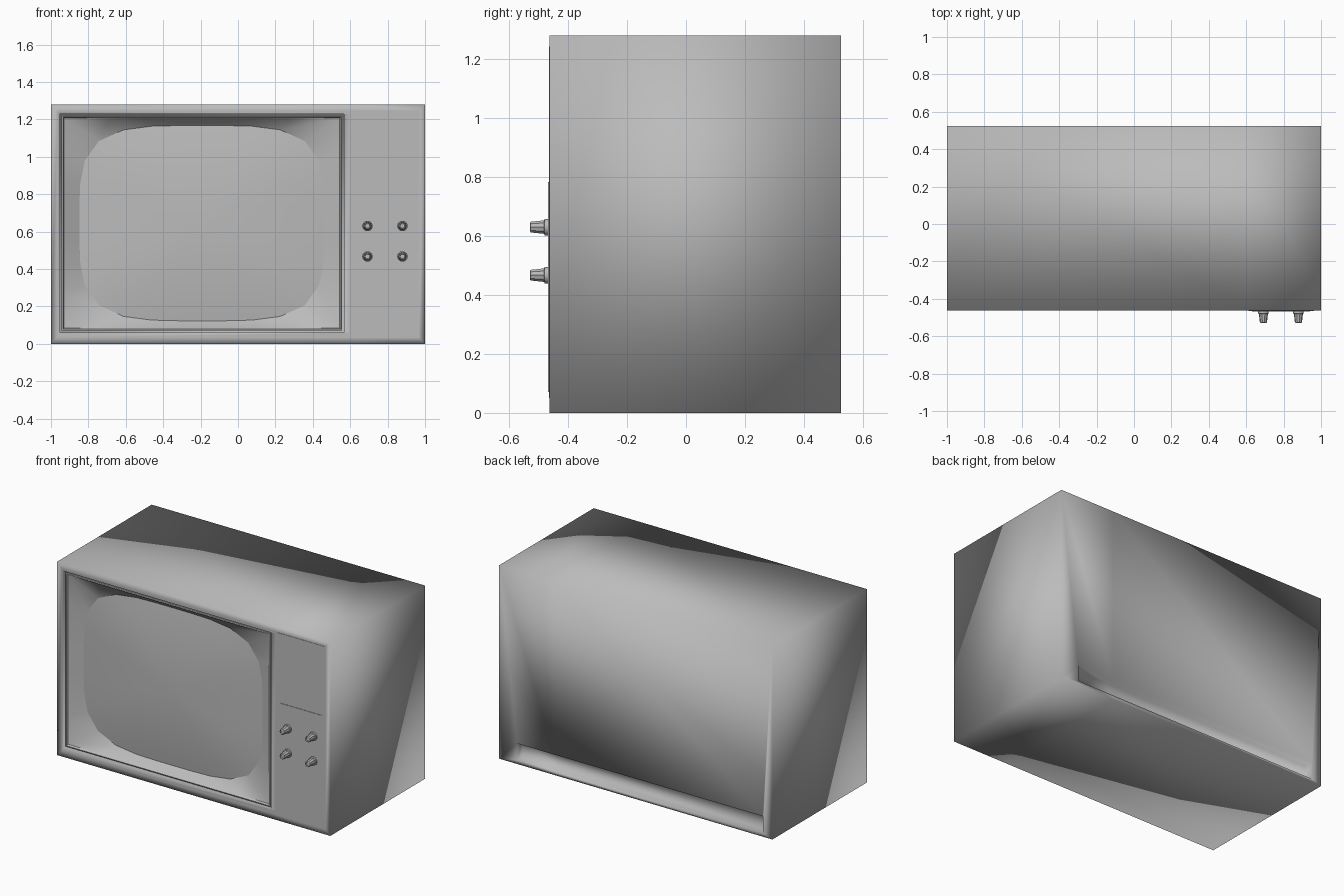
import bpy, bmesh, math
from mathutils import Vector, Matrix

cube = bpy.data.objects.get("Cube")
if cube:
    bpy.data.objects.remove(cube, do_unlink=True)

grey = bpy.data.materials.new("plain_grey")
grey.use_nodes = True
colour = (0.5, 0.5, 0.5, 1)
grey.diffuse_color = colour
grey.node_tree.nodes["Principled BSDF"].inputs["Base Color"].default_value = colour


def finish(bm, name, angle=None):
    """Turn a bmesh into a shaded object; no angle means smooth all over."""
    bmesh.ops.recalc_face_normals(bm, faces=bm.faces)
    mesh = bpy.data.meshes.new(name)
    bm.to_mesh(mesh)
    bm.free()
    mesh.materials.append(grey)
    obj = bpy.data.objects.new(name, mesh)
    bpy.context.collection.objects.link(obj)
    bpy.ops.object.select_all(action="DESELECT")
    obj.select_set(True)
    bpy.context.view_layer.objects.active = obj
    if angle is None:
        bpy.ops.object.shade_smooth()
    else:
        bpy.ops.object.shade_smooth_by_angle(angle=math.radians(angle))
    return obj


def loft(bm, loops, cap_start=False, cap_end=False):
    """Join successive closed loops of points with quads."""
    rows = [[bm.verts.new(p) for p in loop] for loop in loops]
    n = len(rows[0])
    for a, b in zip(rows, rows[1:]):
        for i in range(n):
            j = (i + 1) % n
            bm.faces.new((a[i], a[j], b[j], b[i]))
    if cap_start:
        bm.faces.new(rows[0])
    if cap_end:
        bm.faces.new(rows[-1])


def rect(x0, x1, z0, z1, y):
    return [(x0, y, z0), (x1, y, z0), (x1, y, z1), (x0, y, z1)]


W, H, FRONT, BACK = 1.0, 1.28, -0.463, 0.525
CX, CZ = -0.193, 0.645


def ring(a, b, y, power=None, count=32):
    """Rectangle, or a rounded screen outline when a power is given."""
    points = []
    for i in range(count):
        t = math.tau * i / count
        c, s = math.cos(t), math.sin(t)
        if power:
            r = (abs(c) ** power + abs(s) ** power) ** (1 / power)
        else:
            r = max(abs(c), abs(s))
        points.append((CX + a * c / r, y, CZ + b * s / r))
    return points


# Cabinet: screen well, front rim, walls and the low recess in the back
rim = 0.035
opening = (CX - 0.76, CX + 0.76, CZ - 0.584, CZ + 0.584)
recess = (-0.93, 0.87, 0.025, 0.135)
bm = bmesh.new()
loft(bm, [
    rect(*opening, FRONT + 0.12),
    rect(*opening, FRONT),
    rect(-W + rim, W - rim, rim, H - rim, FRONT),
    rect(-W, W, 0, H, FRONT),
    rect(-W, W, 0, H, BACK),
    rect(*recess, BACK),
    rect(*recess, BACK - 0.06),
], True, True)
bmesh.ops.bisect_plane(bm, geom=bm.verts[:] + bm.edges[:] + bm.faces[:],
                       plane_co=(0.6, 0, 0), plane_no=(1, 0, 0))
finish(bm, "cabinet")

# Screen surround: trim edge and sloping mask
bm = bmesh.new()
loft(bm, [
    ring(0.75, 0.574, FRONT + 0.1),
    ring(0.75, 0.574, FRONT + 0.006),
    ring(0.743, 0.567, FRONT + 0.004),
    ring(0.737, 0.561, FRONT + 0.016),
    ring(0.655, 0.522, FRONT + 0.06, 4),
    ring(0.655, 0.522, FRONT + 0.08, 4),
])
finish(bm, "screen_mask", 35)

# Bulging picture tube
bm = bmesh.new()
loft(bm, [ring(0.655 * s, 0.522 * s, FRONT + 0.06 - 0.04 * (1 - s * s), 4)
          for s in (1, 0.85, 0.65, 0.4, 0.15)], cap_end=True)
finish(bm, "screen", 40)


# Control panel plates
def plate(name, x0, x1, z0, z1, front):
    bm = bmesh.new()
    loft(bm, [rect(x0, x1, z0, z1, FRONT + 0.002),
              rect(x0, x1, z0, z1, front)], True, True)
    finish(bm, name, 30)


plate("control_panel", 0.612, 0.962, 0.05, 1.243, FRONT - 0.002)
plate("knob_plate", 0.632, 0.942, 0.07, 0.783, FRONT - 0.005)

# Four fluted knobs: flange, tapered grip and dished tip
profile = [(0.028, 0), (0.028, 0.012), (0.024, 0.014),
           (0.019, 0.06), (0.014, 0.062), (0.012, 0.056)]
sides = 20
for row, z in (("upper", 0.63), ("lower", 0.467)):
    for side, x in (("right", 0.692), ("left", 0.879)):
        bm = bmesh.new()
        loops = []
        for k, (radius, out) in enumerate(profile):
            loop = []
            for i in range(sides):
                t = math.tau * i / sides
                r = radius * (0.9 if k in (2, 3) and i % 2 else 1)
                loop.append((x + r * math.cos(t), FRONT - 0.004 - out,
                             z + r * math.sin(t)))
            loops.append(loop)
        loft(bm, loops, True, True)
        finish(bm, f"{row}_{side}_knob", 30)
